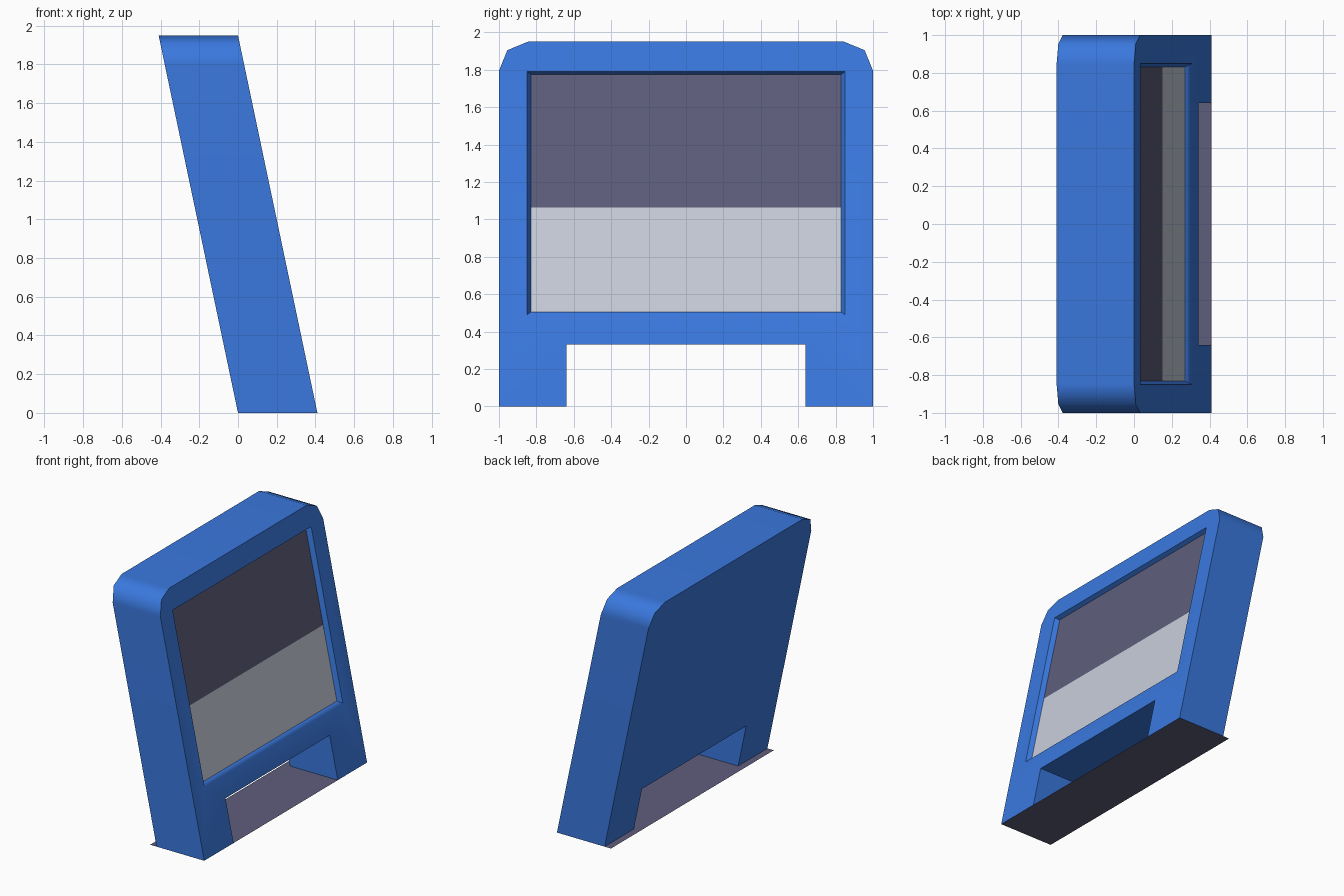
import bpy, bmesh
from mathutils import Vector

if "Cube" in bpy.data.objects:
    bpy.data.objects.remove(bpy.data.objects["Cube"])

SLOPE, DEPTH, TOP = 0.41 / 1.95, 0.41, 1.95


def material(name, color):
    m = bpy.data.materials.new(name)
    m.diffuse_color = (*color, 1)
    m.use_nodes = True
    m.node_tree.nodes["Principled BSDF"].inputs["Base Color"].default_value = m.diffuse_color
    return m


BLUE = material("blue plastic", (0.042, 0.188, 0.73))
DARK = material("dark purple grey", (0.113, 0.11, 0.202))
LIGHT = material("light grey", (0.578, 0.617, 0.701))


def lean(y, z, back=0.0):
    """Point on the leaning front plane, pushed back along x."""
    return (0.41 - SLOPE * z - back, y, z)


def make_object(name, bm, mat):
    me = bpy.data.meshes.new(name)
    bm.to_mesh(me)
    bm.free()
    me.materials.append(mat)
    ob = bpy.data.objects.new(name, me)
    bpy.context.collection.objects.link(ob)
    return ob


def ring(bm, points, back=0.0):
    verts = [bm.verts.new(lean(y, z, back)) for y, z in points]
    edges = [bm.edges.new((v, verts[(i + 1) % len(verts)])) for i, v in enumerate(verts)]
    return verts, edges


def bridge(bm, a, b):
    n = len(a)
    return [bm.faces.new((a[i], a[(i + 1) % n], b[(i + 1) % n], b[i])) for i in range(n)]


def rect(w, z0, z1):
    return [(-w, z0), (w, z0), (w, z1), (-w, z1)]


def sheet(name, corners, mat):
    bm = bmesh.new()
    bm.faces.new([bm.verts.new(c) for c in corners])
    return make_object(name, bm, mat)


# Leaning casing: mirrored outline with rounded top corners and a foot notch
half = [(0.64, 0.33), (0.64, 0), (1, 0), (1, 1.795), (0.955, 1.905), (0.845, TOP)]
outline = half + [(-y, z) for y, z in reversed(half)]
bm = bmesh.new()
front, front_edges = ring(bm, outline)
rear, _ = ring(bm, outline, DEPTH)
bridge(bm, front, rear)
bm.faces.new(rear)

# Screen recess with sloping walls, and the front face around it
rim, rim_edges = ring(bm, rect(0.85, 0.49, 1.79))
inner, _ = ring(bm, rect(0.83, 0.505, 1.775), 0.035)
bridge(bm, rim, inner)
bmesh.ops.triangle_fill(bm, edges=front_edges + rim_edges, use_beauty=True,
                        normal=Vector((1, 0, SLOPE)))
bmesh.ops.recalc_face_normals(bm, faces=bm.faces[:])

# Feet are open below, where the base sheet closes them
soles = [f for f in bm.faces if all(v.co.z < 1e-4 for v in f.verts)]
bmesh.ops.delete(bm, geom=soles, context='FACES_ONLY')
casing = make_object("casing", bm, BLUE)

# Smooth rounded corners, flat large faces
bpy.context.view_layer.objects.active = casing
casing.select_set(True)
bpy.ops.object.shade_smooth_by_angle(angle=1.0)
wn = casing.modifiers.new("flat large faces", 'WEIGHTED_NORMAL')
wn.keep_sharp = True

# Two-tone screen at the bottom of the recess
for name, z0, z1, mat in (("lower_screen", 0.505, 1.065, LIGHT),
                          ("upper_screen", 1.065, 1.775, DARK)):
    sheet(name, [lean(y, z, 0.035) for y, z in rect(0.83, z0, z1)], mat)

# Thin base sheet, reaching a little behind the casing
sheet("base_sheet", [(-0.055, -1, 0), (0.41, -1, 0), (0.41, 1, 0), (-0.055, 1, 0)], DARK)
